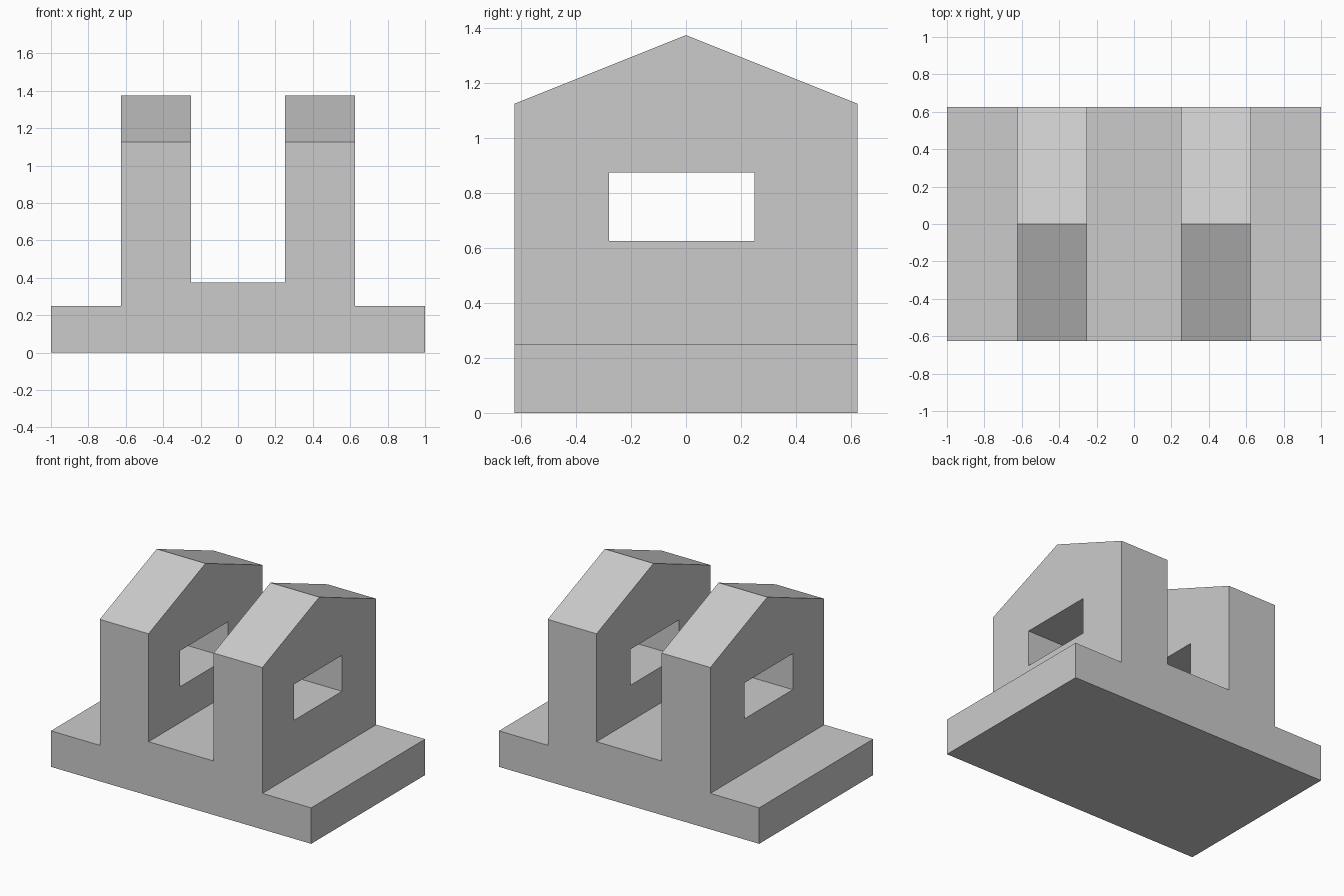
import bpy
import bmesh
from mathutils import Vector

if "Cube" in bpy.data.objects:
    bpy.data.objects.remove(bpy.data.objects["Cube"])


def prism(name, profile, start, depth):
    """Extrude a closed 3D profile along the depth vector."""
    bm = bmesh.new()
    face = bm.faces.new([bm.verts.new(Vector(p) + Vector(start)) for p in profile])
    out = bmesh.ops.extrude_face_region(bm, geom=[face])
    verts = [g for g in out["geom"] if isinstance(g, bmesh.types.BMVert)]
    bmesh.ops.translate(bm, verts=verts, vec=depth)
    bmesh.ops.recalc_face_normals(bm, faces=bm.faces)
    mesh = bpy.data.meshes.new(name)
    bm.to_mesh(mesh)
    bm.free()
    obj = bpy.data.objects.new(name, mesh)
    bpy.context.collection.objects.link(obj)
    return obj


def cut(target, cutter, operation):
    """Apply an exact boolean and remove the cutter."""
    cutter.hide_render = True
    mod = target.modifiers.new(cutter.name, "BOOLEAN")
    mod.operation = operation
    mod.solver = "EXACT"
    mod.object = cutter
    bpy.context.view_layer.objects.active = target
    bpy.ops.object.modifier_apply(modifier=mod.name)
    bpy.data.objects.remove(cutter)


# Base with two upright walls: mirrored front silhouette, extruded in depth
half = [(0.25, 0.375), (0.25, 1.5), (0.625, 1.5), (0.625, 0.25), (1, 0.25), (1, 0)]
outline = half + [(-x, z) for x, z in reversed(half)]
body = prism("twin_wall_base", [(x, 0, z) for x, z in outline], (0, -0.7, 0), (0, 1.4, 0))

# Gabled side silhouette trims the wall tops and the depth
gable = [(-0.625, -0.1), (0.625, -0.1), (0.625, 1.125), (0, 1.375), (-0.625, 1.125)]
cut(body, prism("gable_cutter", [(0, y, z) for y, z in gable], (-1.1, 0, 0), (2.2, 0, 0)),
    "INTERSECT")

# Window through both walls
window = [(-0.28, 0.625), (0.25, 0.625), (0.25, 0.875), (-0.28, 0.875)]
cut(body, prism("window_cutter", [(0, y, z) for y, z in window], (-1.1, 0, 0), (2.2, 0, 0)),
    "DIFFERENCE")
